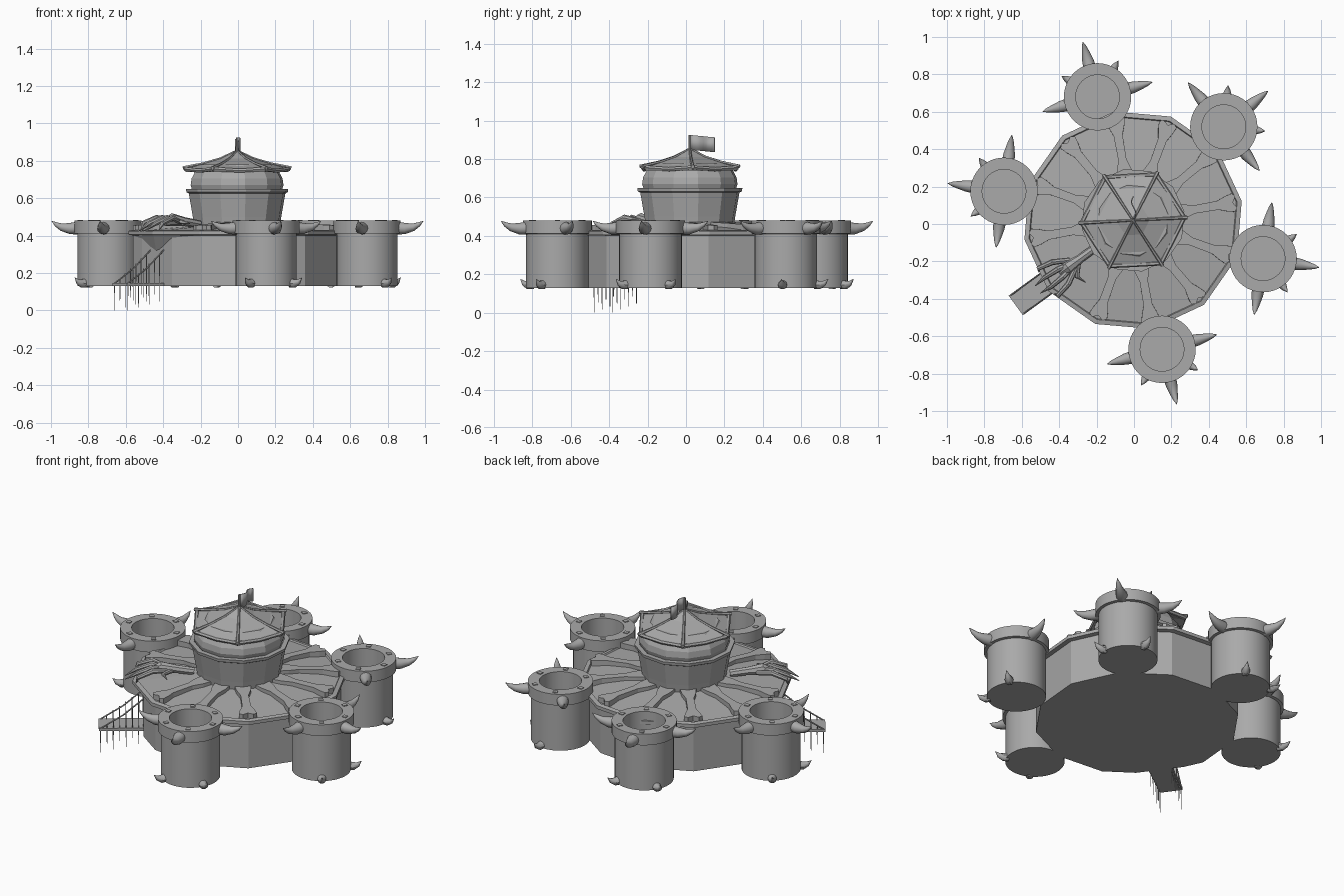
import bpy, bmesh, math
from math import cos, sin, radians, pi
from mathutils import Vector, Matrix

cube = bpy.data.objects.get("Cube")
if cube:
    bpy.data.objects.remove(cube, do_unlink=True)

stone = bpy.data.materials.new("stone_grey")
stone.use_nodes = True
stone.diffuse_color = (0.4, 0.4, 0.4, 1)
stone.node_tree.nodes["Principled BSDF"].inputs["Base Color"].default_value = (0.4, 0.4, 0.4, 1)

CENTRE = Vector((-0.005, 0.02, 0))


def finish(name, bm, smooth=False):
    bmesh.ops.remove_doubles(bm, verts=bm.verts, dist=0.0001)
    bmesh.ops.recalc_face_normals(bm, faces=bm.faces)
    mesh = bpy.data.meshes.new(name)
    bm.to_mesh(mesh)
    bm.free()
    mesh.materials.append(stone)
    ob = bpy.data.objects.new(name, mesh)
    bpy.context.collection.objects.link(ob)
    if smooth:
        bpy.ops.object.select_all(action='DESELECT')
        ob.select_set(True)
        bpy.context.view_layer.objects.active = ob
        bpy.ops.object.shade_smooth_by_angle(angle=radians(35))
    return ob


def skin(bm, rings):
    n = len(rings[0])
    for a, b in zip(rings, rings[1:]):
        for i in range(n):
            j = (i + 1) % n
            bm.faces.new((a[i], a[j], b[j], b[i]))
    bm.faces.new(rings[0])
    bm.faces.new(rings[-1])


def lathe(name, profile, sides, centre=CENTRE, phase=0, smooth=False):
    """Turn (radius, height) points around a vertical axis."""
    bm = bmesh.new()
    angles = [radians(phase) + 2 * pi * i / sides for i in range(sides)]
    skin(bm, [[bm.verts.new(centre + Vector((r * cos(a), r * sin(a), z))) for a in angles]
              for r, z in profile])
    return finish(name, bm, smooth)


def tube(name, points, radii, sides=8, smooth=True):
    """Sweep a round section with varying radius along a path."""
    pts = [Vector(p) for p in points]
    bm, rings = bmesh.new(), []
    for i, p in enumerate(pts):
        way = pts[min(i + 1, len(pts) - 1)] - pts[max(i - 1, 0)]
        q = way.to_track_quat('Z', 'Y')
        rings.append([bm.verts.new(p + q @ Vector((radii[i] * cos(2 * pi * k / sides),
                                                   radii[i] * sin(2 * pi * k / sides), 0)))
                      for k in range(sides)])
    skin(bm, rings)
    return finish(name, bm, smooth)


def prism(name, outline, z0, z1, matrix):
    """Extrude a flat outline and place it."""
    bm = bmesh.new()
    skin(bm, [[bm.verts.new(matrix @ Vector((x, y, z))) for x, y in outline] for z in (z0, z1)])
    return finish(name, bm)


def polar(centre, angle, r, z, side=0):
    a = radians(angle)
    return Vector((centre[0] + r * cos(a) - side * sin(a), centre[1] + r * sin(a) + side * cos(a), z))


# Twelve-sided hall, with the gate corner cut flat
GATE = 216
hall = lathe("hall_wall", [(0.565, 0.13), (0.565, 0.415)], 12, phase=10)
bm = bmesh.new()
bm.from_mesh(hall.data)
cut = bmesh.ops.bisect_plane(bm, geom=bm.verts[:] + bm.edges[:] + bm.faces[:],
                             plane_co=polar(CENTRE, GATE, 0.53, 0),
                             plane_no=polar((0, 0), GATE, 1, 0), clear_outer=True)
bmesh.ops.holes_fill(bm, edges=[e for e in bm.edges if e.is_boundary])
bm.to_mesh(hall.data)
bm.free()

lathe("hall_roof", [(0.56, 0.40), (0.59, 0.405), (0.59, 0.425), (0.565, 0.43),
                    (0.56, 0.422), (0.2, 0.455)], 12, phase=10)

# Pointed hood above the gate
bm = bmesh.new()
hood = [polar(CENTRE, 190, 0.57, 0.41), polar(CENTRE, 220, 0.585, 0.41),
        polar(CENTRE, 250, 0.57, 0.41), polar(CENTRE, GATE, 0.535, 0.32)]
bmesh.ops.convex_hull(bm, input=[bm.verts.new(p) for p in hood])
finish("gate_hood", bm)

# Bones lying along the roof ridges
half = [(0.22, 0.045), (0.27, 0.04), (0.33, 0.022), (0.46, 0.024), (0.51, 0.042),
        (0.545, 0.05), (0.56, 0.03), (0.542, 0)]
bone = half + [(x, -y) for x, y in reversed(half[:-1])]
for i in range(12):
    if i == 7:
        continue
    turn = Matrix.Translation(CENTRE) @ Matrix.Rotation(radians(10 + 30 * i), 4, 'Z')
    tilt = Matrix.Translation((0, 0, 0.475)) @ Matrix.Rotation(0.05, 4, 'Y')
    prism("roof_bone", bone, -0.04, 0.008, turn @ tilt)

# Clawed hand gripping the roof above the gate
tube("claw_wrist", [polar(CENTRE, GATE, r, z) for r, z in
                    ((0.25, 0.46), (0.35, 0.475), (0.43, 0.485), (0.48, 0.47))],
     [0.022, 0.024, 0.035, 0.02])
for side in (-0.09, -0.03, 0.03, 0.09):
    reach = 0.66 - abs(side)
    tube("claw_finger", [polar(CENTRE, GATE, r, z, s) for r, z, s in
                         ((0.40, 0.475, side * 0.3), (0.48, 0.495, side * 0.8),
                          (0.56, 0.465, side), (reach, 0.425, side * 0.8))],
         [0.014, 0.016, 0.013, 0.002])
tube("claw_thumb", [polar(CENTRE, GATE, r, z, s) for r, z, s in
                    ((0.36, 0.47, 0), (0.42, 0.475, 0.07), (0.40, 0.465, 0.12))],
     [0.015, 0.012, 0.002])

# Drawbridge with chains and hanging rods
prism("drawbridge", [(0.5, -0.065), (0.775, -0.065), (0.775, 0.065), (0.5, 0.065)], 0.13, 0.147,
      Matrix.Translation(CENTRE) @ Matrix.Rotation(radians(GATE), 4, 'Z'))
for side in (-0.06, 0.06):
    tube("bridge_chain", [polar(CENTRE, GATE, 0.765, 0.145, side),
                          polar(CENTRE, GATE, 0.64, 0.225, side),
                          polar(CENTRE, GATE, 0.52, 0.33, side)], [0.004] * 3, 6)
    for i in range(7):
        r = 0.765 - 0.035 * i
        low = (0.0 if i % 2 == 0 else 0.045) + 0.008 * i
        high = 0.145 + 0.75 * (0.765 - r)
        tube("bridge_rod", [polar(CENTRE, GATE, r, low, side), polar(CENTRE, GATE, r, high, side)],
             [0.0015, 0.003], 5)

# Five hollow towers: x, y, facing angle
towers = [(-0.195, 0.68, 105), (0.48, 0.52, 39), (0.69, -0.185, -9),
          (0.15, -0.67, -75), (-0.695, 0.175, 172)]
for x, y, facing in towers:
    c = Vector((x, y, 0))
    lathe("tower", [(0.163, 0.13), (0.163, 0.41), (0.18, 0.412), (0.18, 0.48),
                    (0.117, 0.48), (0.117, 0.25)], 40, c, smooth=True)
    for turn in (-90, 0, 90):
        a = facing + turn
        tube("tower_horn", [polar(c, a, r, z) for r, z in
                            ((0.165, 0.44), (0.205, 0.438), (0.25, 0.445), (0.28, 0.46), (0.304, 0.478))],
             [0.034, 0.03, 0.02, 0.012, 0.001], 12)
    for turn in (-45, 45):
        a = facing + turn
        tube("tower_spur", [polar(c, a, r, z) for r, z in
                            ((0.15, 0.147), (0.175, 0.144), (0.2, 0.153), (0.222, 0.175))],
             [0.025, 0.023, 0.014, 0.001], 10)
    for i in range(6):
        a = facing + 15 + 60 * i
        prism("tower_bolt", [(-0.013, -0.013), (0.013, -0.013), (0.013, 0.013), (-0.013, 0.013)],
              0.478, 0.484, Matrix.Translation(polar(c, a, 0.149, 0)) @ Matrix.Rotation(radians(a), 4, 'Z'))

# Central keep with flared wall and faceted dome
lathe("keep_wall", [(0.228, 0.42), (0.24, 0.5), (0.262, 0.625), (0.275, 0.632),
                    (0.278, 0.65), (0.25, 0.65), (0.25, 0.635)], 12, phase=10)
lathe("keep_dome", [(0.24, 0.63), (0.252, 0.67), (0.247, 0.705), (0.228, 0.74), (0.19, 0.78)],
      12, phase=10)

# Six-sided pagoda roof with eave and ridge trim
lathe("keep_roof", [(0.2, 0.765), (0.275, 0.74), (0.28, 0.755), (0.18, 0.785),
                    (0.09, 0.812), (0.012, 0.85)], 6, phase=3)
for i in range(6):
    a = 3 + 60 * i
    tube("roof_ridge", [polar(CENTRE, a, r, z) for r, z in
                        ((0.29, 0.762), (0.18, 0.785), (0.09, 0.812), (0.01, 0.85))],
         [0.01, 0.008, 0.007, 0.006], 6)
    tube("roof_eave", [polar(CENTRE, a - 1, 0.277, 0.757), polar(CENTRE, a + 30, 0.238, 0.747),
                       polar(CENTRE, a + 61, 0.277, 0.757)], [0.012] * 3, 6)

# Flagpole and waving flag
tube("flagpole", [CENTRE + Vector((0, 0, z)) for z in (0.83, 0.925)], [0.008, 0.006])
bm = bmesh.new()
columns = []
for i in range(9):
    t = i / 8
    x, y = -0.005 + 0.012 * sin(t * 2 * pi), 0.025 + 0.125 * t
    drop = 0.012 * t
    columns.append([bm.verts.new((x, y, z - drop)) for z in (0.848, 0.925)])
for a, b in zip(columns, columns[1:]):
    bm.faces.new((a[0], b[0], b[1], a[1]))
flag = finish("flag", bm, True)
flag.modifiers.new("thickness", 'SOLIDIFY').thickness = 0.006
